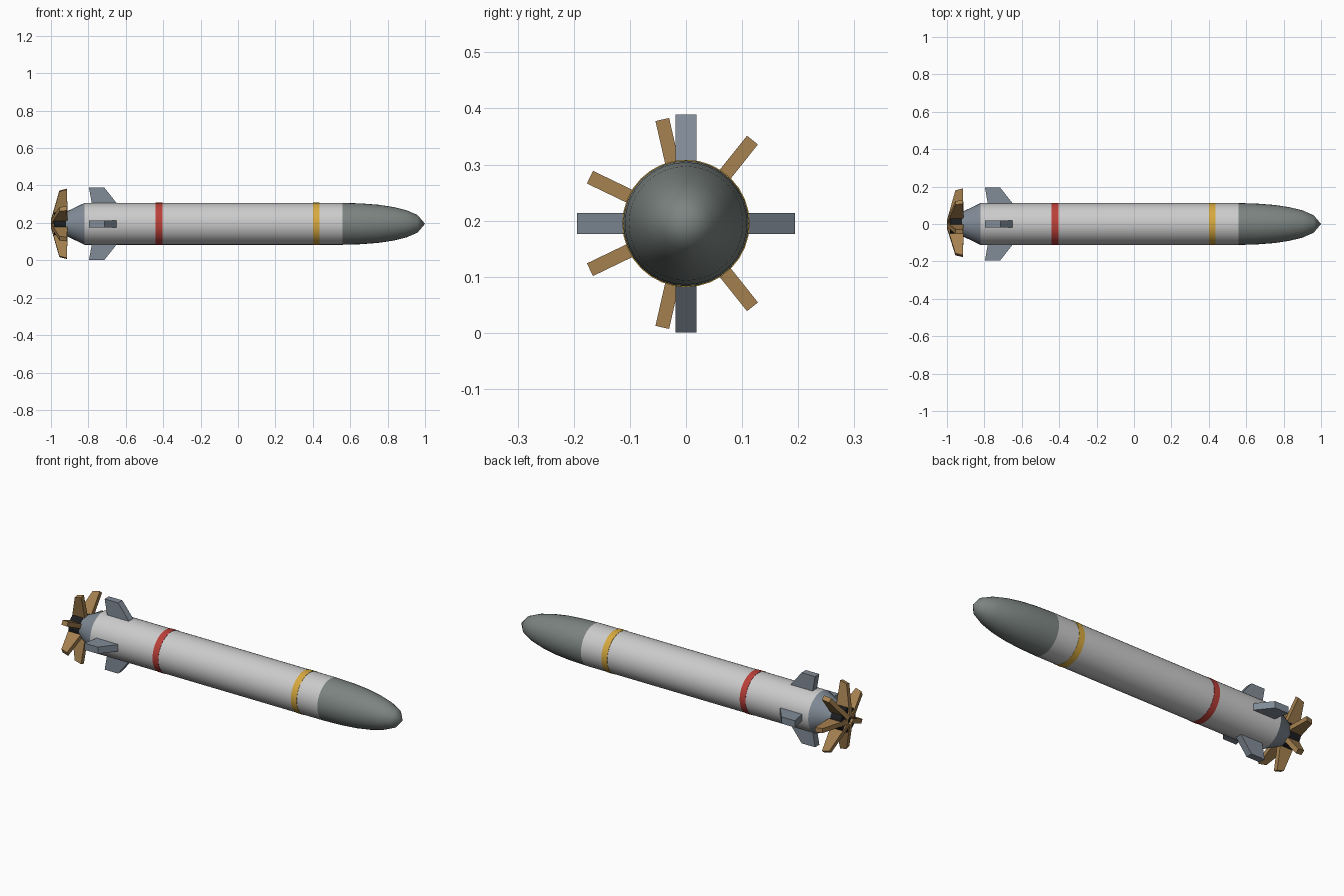
import bpy, bmesh, math
from mathutils import Matrix

if "Cube" in bpy.data.objects:
    bpy.data.objects.remove(bpy.data.objects["Cube"])

CZ = 0.195  # axis height

def material(name, rgb):
    m = bpy.data.materials.new(name)
    m.diffuse_color = (*rgb, 1)
    m.use_nodes = True
    m.node_tree.nodes["Principled BSDF"].inputs["Base Color"].default_value = m.diffuse_color
    return m

hull_mat = material("pale_grey", (0.62, 0.64, 0.62))
nose_mat = material("dark_grey", (0.20, 0.23, 0.22))
steel = material("steel", (0.22, 0.26, 0.31))
red = material("red", (0.50, 0.05, 0.04))
yellow = material("yellow", (0.68, 0.40, 0.05))
bronze = material("bronze", (0.38, 0.22, 0.08))
black = material("black", (0.012, 0.013, 0.015))

def finish(name, bm, mat, smooth=False):
    bmesh.ops.recalc_face_normals(bm, faces=bm.faces)
    me = bpy.data.meshes.new(name)
    bm.to_mesh(me)
    bm.free()
    ob = bpy.data.objects.new(name, me)
    bpy.context.collection.objects.link(ob)
    ob.location.z = CZ
    me.materials.append(mat)
    if smooth:
        bpy.ops.object.select_all(action='DESELECT')
        ob.select_set(True)
        bpy.context.view_layer.objects.active = ob
        bpy.ops.object.shade_smooth_by_angle(angle=math.radians(30))
    return ob

def lathe(name, profile, mat, sides=32):
    """Turn (x, r) points about the long axis, closing both ends."""
    bm = bmesh.new()
    rings = []
    for x, r in profile:
        if r == 0:
            rings.append([bm.verts.new((x, 0, 0))] * sides)
        else:
            rings.append([bm.verts.new((x, r * math.cos(math.tau * i / sides),
                                        r * math.sin(math.tau * i / sides))) for i in range(sides)])
    for a, b in zip(rings, rings[1:]):
        for i in range(sides):
            j = (i + 1) % sides
            bm.faces.new(list(dict.fromkeys((a[i], a[j], b[j], b[i]))))
    for ring in (rings[0], rings[-1]):
        if ring[0] is not ring[1]:
            bm.faces.new(ring)
    return finish(name, bm, mat, True)

def plate(name, outline, thick, angle, mat):
    """Flat plate from (x, radius) outline, turned about the long axis."""
    bm = bmesh.new()
    f = bm.faces.new([bm.verts.new((x, r, -thick / 2)) for x, r in outline])
    ext = bmesh.ops.extrude_face_region(bm, geom=[f])["geom"]
    bmesh.ops.translate(bm, vec=(0, 0, thick), verts=[g for g in ext if isinstance(g, bmesh.types.BMVert)])
    bmesh.ops.rotate(bm, verts=bm.verts, cent=(0, 0, 0), matrix=Matrix.Rotation(angle, 3, 'X'))
    return finish(name, bm, mat)

# body, nose and tail
lathe("hull", [(-0.82, 0.112), (0.56, 0.112)], hull_mat)
lathe("nose", [(0.56, 0.112), (0.66, 0.109), (0.75, 0.102), (0.83, 0.09), (0.90, 0.073),
               (0.96, 0.047), (1.0, 0)], nose_mat)
lathe("tail_cone", [(-0.92, 0.064), (-0.82, 0.112)], steel)
# painted bands
lathe("red_band", [(-0.44, 0.1135), (-0.405, 0.1135)], red)
lathe("yellow_band", [(0.4, 0.1135), (0.435, 0.1135)], yellow)
# propeller hub
lathe("propeller_hub", [(-0.985, 0.065), (-0.92, 0.065)], black)

# four tail fins
for k in range(4):
    plate(f"tail_fin_{k + 1}", [(-0.78, 0.1), (-0.65, 0.1), (-0.65, 0.112), (-0.715, 0.194), (-0.797, 0.194)],
          0.037, k * math.pi / 2, steel)
# seven propeller blades
for k in range(7):
    plate(f"propeller_blade_{k + 1}", [(-1.0, 0.02), (-0.91, 0.02), (-0.915, 0.19), (-0.955, 0.18)],
          0.025, k * math.tau / 7, bronze)
